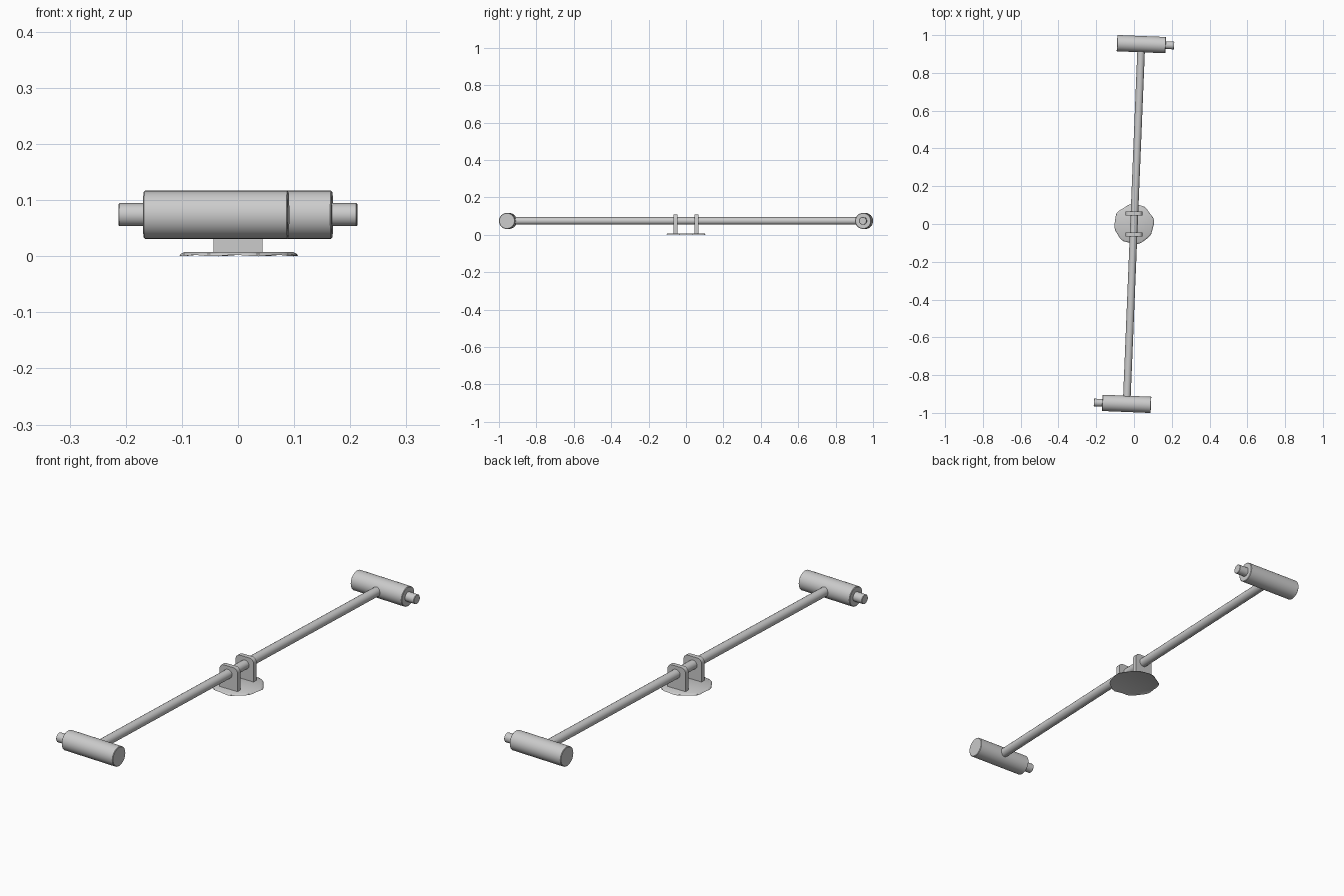
import bpy, bmesh, math
from mathutils import Vector, Matrix

if "Cube" in bpy.data.objects:
    bpy.data.objects.remove(bpy.data.objects["Cube"])

TILT = math.radians(-2.35)   # whole bar is turned slightly about z
AXIS_Z = 0.074


def finish(name, bm, smooth=True):
    bmesh.ops.recalc_face_normals(bm, faces=bm.faces[:])
    mesh = bpy.data.meshes.new(name)
    bm.to_mesh(mesh)
    bm.free()
    ob = bpy.data.objects.new(name, mesh)
    bpy.context.collection.objects.link(ob)
    if smooth:
        bpy.ops.object.select_all(action='DESELECT')
        ob.select_set(True)
        bpy.context.view_layer.objects.active = ob
        bpy.ops.object.shade_smooth_by_angle(angle=math.radians(35))
    return ob


def lathe(name, profile, sides, matrix):
    """Closed solid from (distance, radius) rings about local x."""
    bm = bmesh.new()
    rings = []
    for d, r in profile:
        rings.append([bm.verts.new(matrix @ Vector((
            d, r * math.cos(2 * math.pi * i / sides), r * math.sin(2 * math.pi * i / sides))))
            for i in range(sides)])
    for a, b in zip(rings, rings[1:]):
        for i in range(sides):
            j = (i + 1) % sides
            bm.faces.new((a[i], a[j], b[j], b[i]))
    bm.faces.new(rings[0])
    bm.faces.new(rings[-1])
    return finish(name, bm)


def extrude_y(name, outline, y, thick):
    """Plate with an x-z outline, centred on y."""
    bm = bmesh.new()
    face = bm.faces.new([bm.verts.new((x, y - thick / 2, z)) for x, z in outline])
    out = bmesh.ops.extrude_face_region(bm, geom=[face])
    bmesh.ops.translate(bm, vec=(0, thick, 0),
                        verts=[v for v in out['geom'] if isinstance(v, bmesh.types.BMVert)])
    return finish(name, bm)


# Long cross bar
bar_frame = Matrix.Translation((0, 0, AXIS_Z)) @ Matrix.Rotation(TILT, 4, 'Z')
lathe("cross_bar", [(-0.945, 0.020), (0.945, 0.020)], 16,
      bar_frame @ Matrix.Rotation(math.pi / 2, 4, 'Z'))

# Stepped end cylinders, repeated with half-turn symmetry
end_profile = [(-0.129, 0.0405), (-0.127, 0.0430), (0.127, 0.0430), (0.129, 0.0405),
               (0.129, 0.0205), (0.172, 0.0205), (0.1735, 0.019)]
for name, turn in (("back", 0), ("front", math.pi)):
    frame = bar_frame @ Matrix.Rotation(turn, 4, 'Z') @ Matrix.Translation((0, 0.953, 0))
    lathe(name + "_end_cylinder", end_profile, 32, frame)

# Two upright brackets with rounded top corners
W, TOP, R = 0.044, 0.108, 0.02
outline = [(-W, 0.006), (W, 0.006)]
for cx, start in ((W - R, 0), (-W + R, 90)):
    for k in range(6):
        a = math.radians(start + 18 * k)
        outline.append((cx + R * math.cos(a), TOP - R + R * math.sin(a)))
for name, y in (("front_bracket", -0.056), ("back_bracket", 0.056)):
    extrude_y(name, outline, y, 0.02)

# Thin uneven mounting disc with a turned-down rim
bm = bmesh.new()
N = 36
rings = []
for scale, z in ((0.90, 0.0045), (1.0, 0.0), (0.985, 0.004), (0.92, 0.0075)):
    ring = []
    for i in range(N):
        t = 2 * math.pi * i / N
        r = 0.1045 + 0.0025 * math.sin(8 * t) + 0.0015 * math.sin(5 * t + 1)
        lift = 0.0012 * (1 + math.sin(8 * t + 2)) if scale == 1.0 else 0
        ring.append(bm.verts.new((r * scale * math.cos(t), r * scale * math.sin(t), z + lift)))
    rings.append(ring)
for a, b in zip(rings, rings[1:]):
    for i in range(N):
        j = (i + 1) % N
        bm.faces.new((a[i], a[j], b[j], b[i]))
bm.faces.new(rings[0])
bm.faces.new(rings[-1])
finish("mounting_disc", bm)
